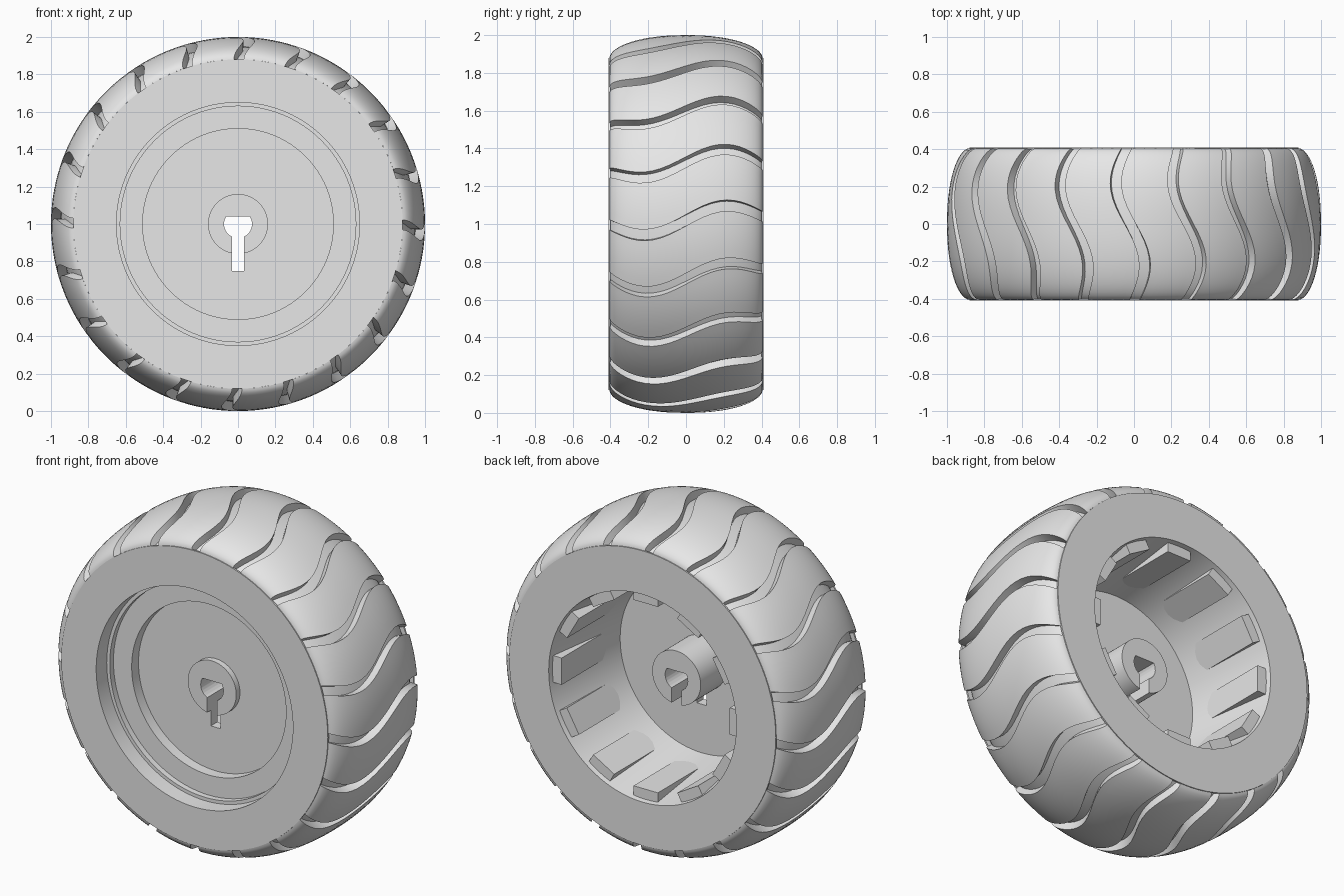
import bpy, bmesh
from math import sin, cos, pi, radians
from mathutils import Matrix, Vector

cube = bpy.data.objects.get("Cube")
if cube:
    bpy.data.objects.remove(cube, do_unlink=True)

grey = bpy.data.materials.new("plain_grey")
grey.use_nodes = True
colour = (0.8, 0.8, 0.8, 1)
grey.diffuse_color = colour
grey.node_tree.nodes["Principled BSDF"].inputs["Base Color"].default_value = colour

CENTRE = Vector((0, 0, 1))


def make_object(name, bm):
    mesh = bpy.data.meshes.new(name)
    bm.to_mesh(mesh)
    bm.free()
    mesh.materials.append(grey)
    obj = bpy.data.objects.new(name, mesh)
    bpy.context.collection.objects.link(obj)
    return obj


def activate(obj):
    bpy.ops.object.select_all(action='DESELECT')
    obj.select_set(True)
    bpy.context.view_layer.objects.active = obj


def smooth(obj):
    activate(obj)
    bpy.ops.object.shade_smooth_by_angle(angle=radians(32))


# Rim, web and hub: one (radius, y) profile turned around the axle
profile = [
    (0, -.245), (.16, -.245), (.16, -.21),                  # front boss
    (.51, -.21), (.51, -.275), (.63, -.275), (.63, -.31),   # stepped recess
    (.65, -.31), (.65, -.41), (.88, -.41), (.88, -.4),      # front side plate
    (.83, -.4), (.83, .4),                                  # drum under the tread
    (.88, .4), (.88, .41), (.62, .41),                      # back side plate
    (.54, -.15), (.16, -.15), (.16, .09), (0, .09),         # tapered bore and hub
]
bm = bmesh.new()
verts = [bm.verts.new((r, y, 1)) for r, y in profile]
edges = [bm.edges.new(pair) for pair in zip(verts, verts[1:])]
bmesh.ops.spin(bm, geom=verts + edges, cent=CENTRE, axis=(0, 1, 0),
               angle=2 * pi, steps=96)
bmesh.ops.remove_doubles(bm, verts=bm.verts, dist=.0002)
bmesh.ops.recalc_face_normals(bm, faces=bm.faces)
rim = make_object("rim_and_hub", bm)

# Keyhole cutter: flat-topped round hole with a long slot below
R, FLAT, SLOT = .075, .04, .032
start, end = math_start, math_end = (pi - 0.56, 1.5 * pi - 0.44)
right_arc = []
for i in range(9):
    a = start + (end - start) * i / 8
    right_arc.append((-R * cos(a), R * sin(a)))
right_arc.append((SLOT, -.25))
outline = right_arc + [(-x, z) for x, z in reversed(right_arc)]
bm = bmesh.new()
face = bm.faces.new([bm.verts.new((x, -.6, 1 + z)) for x, z in outline])
out = bmesh.ops.extrude_face_region(bm, geom=[face])
bmesh.ops.translate(bm, vec=(0, 1.2, 0),
                    verts=[g for g in out["geom"] if isinstance(g, bmesh.types.BMVert)])
bmesh.ops.recalc_face_normals(bm, faces=bm.faces)
cutter = make_object("keyhole_cutter", bm)
cutter.hide_render = True

cut = rim.modifiers.new("keyhole", 'BOOLEAN')
cut.operation = 'DIFFERENCE'
cut.solver = 'EXACT'
cut.object = cutter
activate(rim)
bpy.ops.object.modifier_apply(modifier=cut.name)
bpy.data.objects.remove(cutter, do_unlink=True)
smooth(rim)

# Tread: crowned band with wavy grooves running across it
GROOVES, ROWS, LAND_STEPS = 20, 28, 6
HALF, WIDTH, DEPTH = .405, .06, .05
pitch = 2 * pi / GROOVES

columns = []    # (angle, depth below the crown)
for g in range(GROOVES):
    base = g * pitch
    columns += [(base + WIDTH * (k / 2 - .5), DEPTH) for k in range(3)]
    land = pitch - WIDTH
    columns += [(base + WIDTH / 2 + land * k / LAND_STEPS, 0)
                for k in range(LAND_STEPS + 1)]

bm = bmesh.new()
grid = []
for angle, depth in columns:
    line = []
    for j in range(ROWS + 1):
        t = sin(pi * (j / ROWS - .5))
        y = HALF * t
        r = .88 + .12 * max(0, 1 - abs(t) ** 2.2) ** .54 - depth
        a = angle + .02 + .08 * sin(2 * pi * y / .9)
        line.append(bm.verts.new((r * cos(a), y, 1 + r * sin(a))))
    grid.append(line)
for i, line in enumerate(grid):
    following = grid[(i + 1) % len(grid)]
    for j in range(ROWS):
        bm.faces.new((line[j], line[j + 1], following[j + 1], following[j]))
smooth(make_object("tread", bm))

# Pads around the inside of the bore
PADS = 12
bm = bmesh.new()
for i in range(PADS):
    turn = (Matrix.Translation(CENTRE) @ Matrix.Rotation(2 * pi * i / PADS, 4, 'Y')
            @ Matrix.Translation((.6, .13, 0)) @ Matrix.Diagonal((.09, .5, .16, 1)))
    bmesh.ops.create_cube(bm, size=1, matrix=turn)
make_object("bore_pads", bm)
